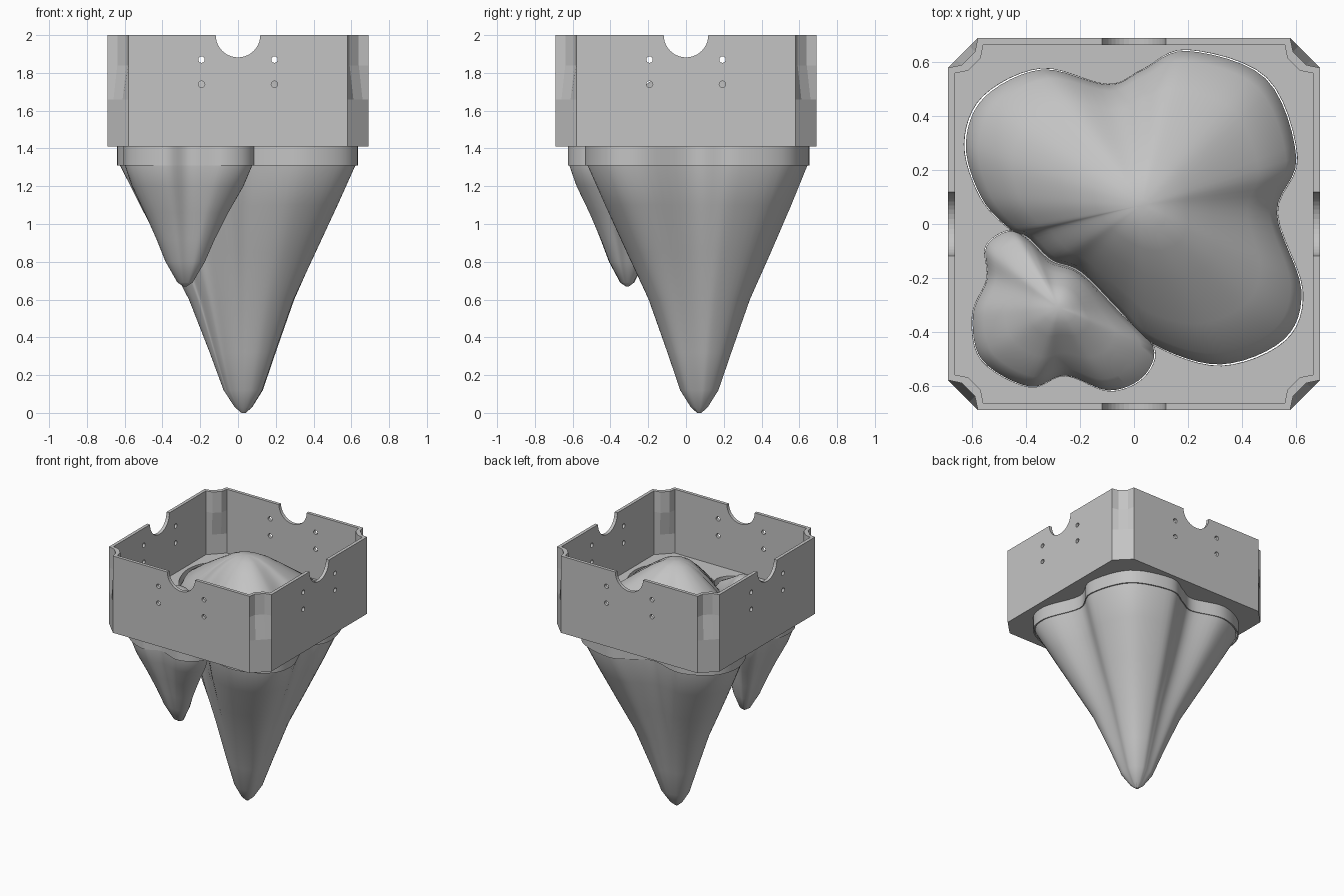
import bpy, bmesh, math
from mathutils import Vector, Matrix

if "Cube" in bpy.data.objects:
    bpy.data.objects.remove(bpy.data.objects["Cube"], do_unlink=True)

grey = bpy.data.materials.new("plain grey")
grey.use_nodes = True
grey.diffuse_color = (0.55, 0.55, 0.55, 1)
grey.node_tree.nodes["Principled BSDF"].inputs["Base Color"].default_value = grey.diffuse_color


def add_object(name, bm):
    bmesh.ops.recalc_face_normals(bm, faces=bm.faces)
    mesh = bpy.data.meshes.new(name)
    bm.to_mesh(mesh)
    bm.free()
    mesh.materials.append(grey)
    obj = bpy.data.objects.new(name, mesh)
    bpy.context.collection.objects.link(obj)
    return obj


def loft(name, rings, closed=False):
    """Skin a list of equal rings; cap the ends, or join last to first."""
    bm = bmesh.new()
    loops = [[bm.verts.new(p) for p in ring] for ring in rings]
    pairs = list(zip(loops, loops[1:]))
    if closed:
        pairs.append((loops[-1], loops[0]))
    else:
        bm.faces.new(loops[0])
        bm.faces.new(loops[-1])
    for a, b in pairs:
        for i in range(len(a)):
            j = (i + 1) % len(a)
            bm.faces.new((a[i], a[j], b[j], b[i]))
    return add_object(name, bm)


def smooth_loop(points, steps=6):
    """Closed Catmull-Rom curve through the given points."""
    pts = [Vector(p) for p in points]
    n = len(pts)
    out = []
    for i in range(n):
        a, b, c, d = (pts[(i + k - 1) % n] for k in range(4))
        for s in range(steps):
            t = s / steps
            out.append(0.5 * (2 * b + (c - a) * t + (2 * a - 5 * b + 4 * c - d) * t * t
                              + (3 * b - a - 3 * c + d) * t ** 3))
    return out


def flat_ring(outline, centre, scale, z, rounding=0.0):
    """Scaled copy of an outline, optionally pulled towards a circle."""
    radius = sum((p - centre).length for p in outline) / len(outline)
    ring = []
    for p in outline:
        d = p - centre
        q = centre + scale * d.lerp(d.normalized() * radius, rounding)
        ring.append((q.x, q.y, z))
    return ring


def box_ring(half, start, z, groove):
    """Square with cut corners, each corner pressed in by the groove depth."""
    ring = []
    for k in range(4):
        turn = Matrix.Rotation(k * math.pi / 2, 3, "Z")
        a, b = Vector((half, start, z)), Vector((start, half, z))
        press = Vector((-groove, -groove, 0))
        ring += [turn @ p for p in (a, a.lerp(b, 0.28) + press, a.lerp(b, 0.72) + press, b)]
    return ring


# Open box with walls and floor
TOP, FLOOR, BASE, RIM = 2.0, 1.51, 1.41, 1.31
OUTER, INNER = (0.69, 0.58), (0.665, 0.56)
levels = [(BASE, 0), (1.66, 0), (1.84, 0.02), (TOP, 0.02)]
rings = [box_ring(*OUTER, z, g) for z, g in levels]
rings += [box_ring(*INNER, max(z, FLOOR), g) for z, g in reversed(levels)]
box = loft("box", rings)

# Notches and bolt holes in all four walls
bm = bmesh.new()
for k in range(4):
    turn = Matrix.Rotation(k * math.pi / 2, 4, "Z")
    holes = [(0, TOP, 0.118, 40)]
    holes += [(x, z, 0.017, 16) for x in (-0.193, 0.193) for z in (1.74, 1.87)]
    for x, z, r, sides in holes:
        place = turn @ Matrix.Translation((x, -0.68, z)) @ Matrix.Rotation(math.pi / 2, 4, "X")
        bmesh.ops.create_cone(bm, cap_ends=True, segments=sides, radius1=r, radius2=r,
                              depth=0.15, matrix=place)
cutters = [add_object("wall_cutter", bm)]

# Outlines of the two rocks; they share one edge
shared = [(0.08, -0.46), (-0.05, -0.33), (-0.2, -0.18), (-0.31, -0.135), (-0.4, -0.05), (-0.47, -0.02)]
large = smooth_loop(shared + [
    (-0.58, 0.1), (-0.64, 0.3), (-0.57, 0.48), (-0.35, 0.585), (-0.1, 0.525), (0.03, 0.58),
    (0.2, 0.655), (0.5, 0.55), (0.615, 0.25), (0.54, 0.04), (0.635, -0.25), (0.57, -0.44),
    (0.33, -0.535)])
small = smooth_loop(shared + [
    (-0.555, -0.08), (-0.55, -0.2), (-0.605, -0.34), (-0.57, -0.51), (-0.39, -0.61),
    (-0.255, -0.567), (-0.09, -0.625), (0.04, -0.575)])

# Side profiles from bottom tip to top: height, scale
large_profile = [(0, 0.02), (0.03, 0.08), (0.12, 0.18), (0.32, 0.3), (0.6, 0.47), (0.85, 0.66),
                 (1.1, 0.84), (RIM, 0.98), (1.46, 0.98), (1.53, 0.92), (1.62, 0.75),
                 (1.74, 0.49), (1.82, 0.3), (1.865, 0.16), (1.88, 0.04)]
small_profile = [(0.67, 0.03), (0.69, 0.13), (0.8, 0.33), (0.92, 0.48), (1.06, 0.67),
                 (1.2, 0.87), (RIM, 0.98), (1.46, 0.98), (1.52, 0.86), (1.58, 0.62),
                 (1.64, 0.36), (1.68, 0.2), (1.69, 0.05)]

smooth_parts = []
for label, outline, centre, profile in (
        ("large", large, Vector((0.03, 0.07)), large_profile),
        ("small", small, Vector((-0.28, -0.31)), small_profile)):
    # Rock body, rounder towards its ends
    rock = loft(label + "_rock", [flat_ring(outline, centre, s, z, 0.8 * (1 - s))
                                  for z, s in profile])
    # Thin collar holding the rock below the floor
    collar = loft(label + "_collar", [flat_ring(outline, centre, s, z) for s, z in
                  ((1, RIM), (1, 1.45), (0.985, 1.45), (0.985, RIM))], closed=True)
    smooth_parts += [rock, collar]
    # Opening in the floor
    cutters.append(loft(label + "_floor_cutter", [flat_ring(outline, centre, 0.986, z)
                                                  for z in (1.3, 1.6)]))

for cutter in cutters:
    cutter.hide_render = True
    cutter.hide_set(True)
    mod = box.modifiers.new("cut", "BOOLEAN")
    mod.operation = "DIFFERENCE"
    mod.solver = "EXACT"
    mod.object = cutter

# Apply the cuts and discard the cutters
bpy.context.view_layer.update()
cut_mesh = bpy.data.meshes.new_from_object(box.evaluated_get(bpy.context.evaluated_depsgraph_get()))
box.modifiers.clear()
box.data = cut_mesh
for cutter in cutters:
    bpy.data.objects.remove(cutter, do_unlink=True)

# Smooth shading with sharp edges kept
bpy.ops.object.select_all(action="DESELECT")
for part in smooth_parts:
    part.select_set(True)
bpy.context.view_layer.objects.active = smooth_parts[0]
bpy.ops.object.shade_smooth_by_angle(angle=math.radians(40))
